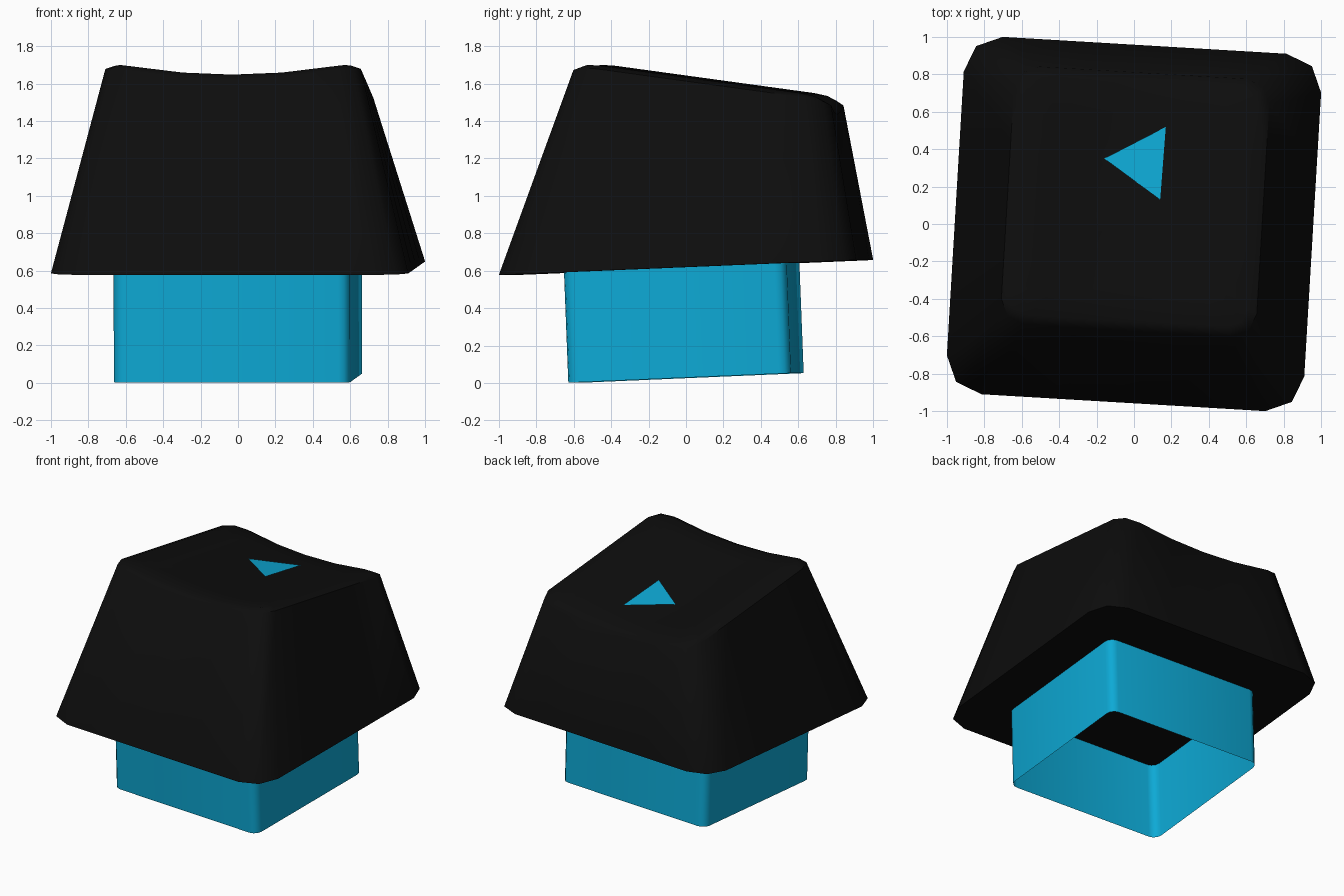
import bpy, bmesh
from math import radians, sin, cos, pi

if "Cube" in bpy.data.objects:
    bpy.data.objects.remove(bpy.data.objects["Cube"])

TWIST = radians(-3.4)


def material(name, rgb):
    mat = bpy.data.materials.new(name)
    mat.use_nodes = True
    mat.diffuse_color = (*rgb, 1)
    mat.node_tree.nodes["Principled BSDF"].inputs["Base Color"].default_value = (*rgb, 1)
    return mat


black = material("matte black", (0.004, 0.004, 0.004))
blue = material("bright blue", (0.004, 0.4, 0.67))


def rounded_rect(half_x, y0, y1, radius, steps, cuts):
    """Outline with rounded corners and evenly divided straight edges."""
    mid, half_y = (y0 + y1) / 2, (y1 - y0) / 2
    corners = []
    for i, (sx, sy) in enumerate([(1, 1), (-1, 1), (-1, -1), (1, -1)]):
        cx, cy = sx * (half_x - radius), mid + sy * (half_y - radius)
        angles = [(i + k / steps) * pi / 2 for k in range(steps + 1)]
        corners.append([(cx + radius * cos(a), cy + radius * sin(a)) for a in angles])
    points = []
    for i, arc in enumerate(corners):
        points += arc
        (ax, ay), (bx, by) = arc[-1], corners[(i + 1) % 4][0]
        points += [(ax + (bx - ax) * k / cuts, ay + (by - ay) * k / cuts)
                   for k in range(1, cuts)]
    return points


def add_ring(bm, points, height):
    return [bm.verts.new((x, y, height(x, y))) for x, y in points]


def bridge(bm, low, high):
    n = len(low)
    for i in range(n):
        j = (i + 1) % n
        bm.faces.new((low[i], low[j], high[j], high[i]))


def finish(bm, name, mat, smooth=True):
    mesh = bpy.data.meshes.new(name)
    bm.to_mesh(mesh)
    bm.free()
    mesh.materials.append(mat)
    obj = bpy.data.objects.new(name, mesh)
    bpy.context.collection.objects.link(obj)
    obj.rotation_euler.z = TWIST
    if smooth:
        bpy.ops.object.select_all(action="DESELECT")
        obj.select_set(True)
        bpy.context.view_layer.objects.active = obj
        bpy.ops.object.shade_smooth_by_angle(angle=radians(52))
    return obj


def rim_height(x, y):
    return 0.617 + 0.042 * y


def dish_height(x, y):
    return 1.577 - 0.137 * y + 0.153 * x * x


# Key cap: tapered sides, softened upper edge and a dished top
bm = bmesh.new()
rim = add_ring(bm, rounded_rect(0.957, -0.957, 0.957, 0.197, 2, 4), rim_height)
shoulder = add_ring(bm, rounded_rect(0.684, -0.57, 0.81, 0.13, 2, 4),
                    lambda x, y: dish_height(x, y) - 0.03)
edge_outline = rounded_rect(0.632, -0.52, 0.75, 0.1, 2, 4)
last = add_ring(bm, edge_outline, dish_height)
bm.faces.new(rim[::-1])
bridge(bm, rim, shoulder)
bridge(bm, shoulder, last)
mid_y = 0.115
for scale in (0.75, 0.5, 0.25):
    inner = add_ring(bm, [(x * scale, mid_y + (y - mid_y) * scale) for x, y in edge_outline],
                     dish_height)
    bridge(bm, last, inner)
    last = inner
bm.faces.new(last)
finish(bm, "key_cap", black)

# Stem: thin open tube leaning slightly with the cap
bm = bmesh.new()
outline = rounded_rect(0.633, -0.596, 0.596, 0.06, 3, 1)
foot = add_ring(bm, outline, lambda x, y: 0.027 + 0.043 * y)
head = add_ring(bm, [(x, y - 0.023) for x, y in outline], rim_height)
bridge(bm, foot, head)
finish(bm, "stem_tube", blue)

# Arrow mark: thin triangle resting on the dish
bm = bmesh.new()
arrow = [(-0.18, 0.34), (0.132, 0.138), (0.139, 0.529)]
bm.faces.new(add_ring(bm, arrow, lambda x, y: dish_height(x, y) + 0.008))
finish(bm, "arrow_mark", blue, smooth=False)
